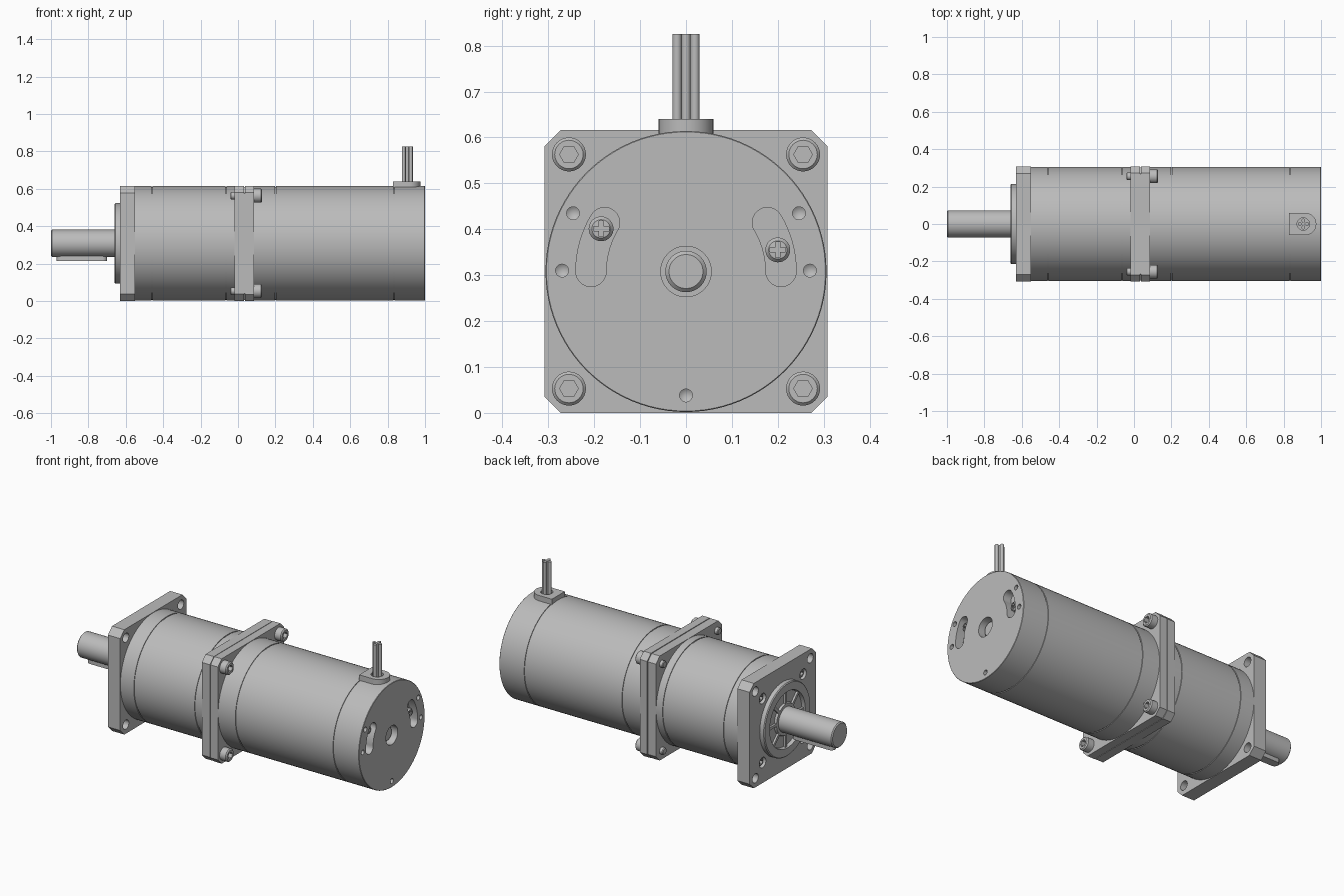
import bpy, bmesh
from math import sin, cos, pi, radians
from mathutils import Vector, Matrix

if "Cube" in bpy.data.objects:
    bpy.data.objects.remove(bpy.data.objects["Cube"])

GREY = (0.5, 0.5, 0.5, 1)
mat = bpy.data.materials.new("metal_grey")
mat.use_nodes = True
mat.diffuse_color = GREY
mat.node_tree.nodes["Principled BSDF"].inputs["Base Color"].default_value = GREY

R = 0.307      # half width of flanges and radius of the body
CZ = 0.308     # height of the main axis
parts = []


def finish(name, bm):
    bmesh.ops.recalc_face_normals(bm, faces=bm.faces)
    mesh = bpy.data.meshes.new(name)
    bm.to_mesh(mesh)
    bm.free()
    mesh.materials.append(mat)
    obj = bpy.data.objects.new(name, mesh)
    bpy.context.collection.objects.link(obj)
    parts.append(obj)
    return obj


def lathe(name, profile, y=0, z=0, steps=96):
    """Turn (x, radius) points about the x axis, offset from the main axis."""
    bm = bmesh.new()
    vs = [bm.verts.new((x, r, 0)) for x, r in profile]
    es = [bm.edges.new(pair) for pair in zip(vs, vs[1:])]
    bmesh.ops.spin(bm, geom=vs + es, cent=(0, 0, 0), axis=(1, 0, 0),
                   angle=2 * pi, steps=steps)
    bmesh.ops.remove_doubles(bm, verts=bm.verts, dist=0.00005)
    bmesh.ops.translate(bm, verts=bm.verts, vec=(0, y, CZ + z))
    return finish(name, bm)


def prism(name, outline, t0, t1, upright=False):
    """Extrude a (y, z) outline along x, or an (x, y) outline along z."""
    bm = bmesh.new()
    place = (lambda a, b: (a, b, t0)) if upright else (lambda a, b: (t0, a, CZ + b))
    face = bm.faces.new([bm.verts.new(place(a, b)) for a, b in outline])
    new = bmesh.ops.extrude_face_region(bm, geom=[face])["geom"]
    step = Vector((0, 0, t1 - t0)) if upright else Vector((t1 - t0, 0, 0))
    bmesh.ops.translate(bm, verts=[v for v in new if isinstance(v, bmesh.types.BMVert)], vec=step)
    return finish(name, bm)


def arc(a, b, r, start, end, n=16):
    return [(a + r * cos(radians(start + (end - start) * i / n)),
             b + r * sin(radians(start + (end - start) * i / n))) for i in range(n + 1)]


def circle(a, b, r, n=32):
    return arc(a, b, r, 0, 360, n)[:-1]


def cut(obj, cutter):
    """Subtract the cutter from the object and remove the cutter."""
    cutter.hide_render = True
    mod = obj.modifiers.new("cut", 'BOOLEAN')
    mod.operation, mod.solver, mod.object = 'DIFFERENCE', 'EXACT', cutter
    dg = bpy.context.evaluated_depsgraph_get()
    mesh = bpy.data.meshes.new_from_object(obj.evaluated_get(dg))
    obj.modifiers.clear()
    obj.data = mesh
    parts.remove(cutter)
    bpy.data.objects.remove(cutter)


def corners(d):
    return [(sy * d, sz * d) for sy in (-1, 1) for sz in (-1, 1)]


def square(h, c):
    k = h - c
    return [(-k, -h), (k, -h), (h, -k), (h, k), (k, h), (-k, h), (-h, k), (-h, -k)]


def groove(x, r=R - 0.001, w=0.003, d=0.004):
    return [(x - w, r), (x - w, r - d), (x + w, r - d), (x + w, r)]


def socket_screw(name, y, z, x, r, height, facing):
    """Cap screw whose head rises from x in the facing direction."""
    top = x + facing * height
    head = lathe(name, [(x, 0), (x, r), (top - facing * 0.006, r),
                        (top, r - 0.006), (top, 0)], y, z, 32)
    cut(head, prism("hex_cutter", circle(y, z, r * 0.55, 6),
                    top - facing * height * 0.6, top + facing * 0.01))


# Gearbox and motor bodies
B = R - 0.001
lathe("gearbox_body", [(-0.56, 0), (-0.56, B)] + groove(-0.46) + groove(-0.065)
      + [(0.0, B), (0.0, 0)])
motor = lathe("motor_body", [(0.07, 0), (0.07, B)] + groove(0.2) + groove(0.835)
              + [(0.998, B), (1, B - 0.002), (1, 0.055), (0.93, 0.055), (0.93, 0)])
lathe("rear_shaft_end", [(0.92, 0), (0.92, 0.045), (0.965, 0.045), (0.973, 0.037), (0.973, 0)], steps=48)

# Curved slots, cross-head screws and dimples in the rear cap
for side, sy, sz in ((-1, -0.185, 0.093), (1, 0.2, 0.047)):
    ro, half, sweep = 0.207, 0.033, 31
    outline = (arc(0, 0, ro + half, 0, sweep)
               + arc(ro * cos(radians(sweep)), ro * sin(radians(sweep)), half, sweep, sweep + 180)[1:-1]
               + arc(0, 0, ro - half, sweep, 0)
               + arc(ro, 0, half, 180, 360)[1:-1])
    cut(motor, prism("slot_cutter", [(side * a, b) for a, b in outline], 0.95, 1.05))
    screw = lathe("rear_screw", [(0.94, 0), (0.94, 0.027), (0.972, 0.027),
                                 (0.98, 0.02), (0.982, 0)], sy, sz, 32)
    w, l = 0.005, 0.017
    cross = [(w, w), (w, l), (-w, l), (-w, w), (-l, w), (-l, -w),
             (-w, -w), (-w, -l), (w, -l), (w, -w), (l, -w), (l, w)]
    cut(screw, prism("cross_cutter", [(sy + a, sz + b) for a, b in cross], 0.965, 1.0))
for y, z in ((-0.246, 0.127), (0.246, 0.127), (-0.27, 0.002), (0.27, 0.002), (0, -0.27)):
    cut(motor, lathe("dimple_cutter", [(0.965, 0), (0.975, 0.014), (1.02, 0.014), (1.02, 0)], y, z, 24))

# Front mounting flange with corner holes and sunken screws
flange = prism("front_flange", square(R + 0.001, 0.038), -0.63, -0.55)
for y, z in corners(0.255):
    cut(flange, prism("hole_cutter", circle(y, z, 0.027), -0.7, -0.5))
for y, z in corners(0.188):
    cut(flange, prism("counterbore_cutter", circle(y, z, 0.03), -0.7, -0.595))
    socket_screw("sunken_screw", y, z, -0.59, 0.025, 0.03, -1)

# Pilot ring, seal and its ribs
lathe("pilot_ring", [(-0.62, 0), (-0.62, 0.215), (-0.655, 0.215), (-0.66, 0.21),
                     (-0.66, 0.165), (-0.64, 0.16), (-0.64, 0.095),
                     (-0.652, 0.09), (-0.652, 0)])
for i in range(8):
    a = 2 * pi * i / 8
    rib = [(0.09, -0.008), (0.163, -0.008), (0.163, 0.008), (0.09, 0.008)]
    prism("seal_rib", [(u * cos(a) - v * sin(a), u * sin(a) + v * cos(a)) for u, v in rib],
          -0.652, -0.635)

# Output shaft and key
lathe("output_shaft", [(-0.62, 0), (-0.62, 0.073), (-0.994, 0.073), (-1, 0.067), (-1, 0)], steps=64)
kw = 0.024
prism("shaft_key", arc(-0.7 - kw, 0, kw, -90, 90) + arc(-0.97 + kw, 0, kw, 90, 270),
      CZ - 0.093, CZ - 0.04, upright=True)

# Pair of joining flanges with bolts through the corners
prism("gearbox_rear_flange", square(R, 0.035), -0.02, 0.033)
prism("joint_line", square(R - 0.005, 0.035), 0.03, 0.04)
prism("motor_flange", square(R + 0.001, 0.035), 0.037, 0.085)
for y, z in corners(0.255):
    socket_screw("flange_bolt", y, z, 0.08, 0.037, 0.049, 1)
    lathe("bolt_end", [(-0.01, 0), (-0.01, 0.02), (-0.037, 0.02), (-0.041, 0.016), (-0.041, 0)], y, z, 24)

# Cable grommet and wires
top = CZ + R
grommet = prism("cable_grommet", [(0.83, 0.06), (0.83, -0.06)] + arc(0.915, 0, 0.06, -90, 90),
                top - 0.03, top + 0.025, upright=True)
cut(grommet, prism("grommet_cutter", circle(0.905, 0, 0.033), top + 0.01, top + 0.1, upright=True))
for dx, dy in ((0, 0), (1, 0), (-1, 0), (0, 1), (0, -1)):
    prism("wire", circle(0.905 + dx * 0.0195, dy * 0.0195, 0.01, 16), top, 0.825, upright=True)

# Smooth round surfaces, keep edges crisp
for obj in parts:
    obj.data.shade_smooth()
    obj.data.set_sharp_from_angle(angle=radians(30))
